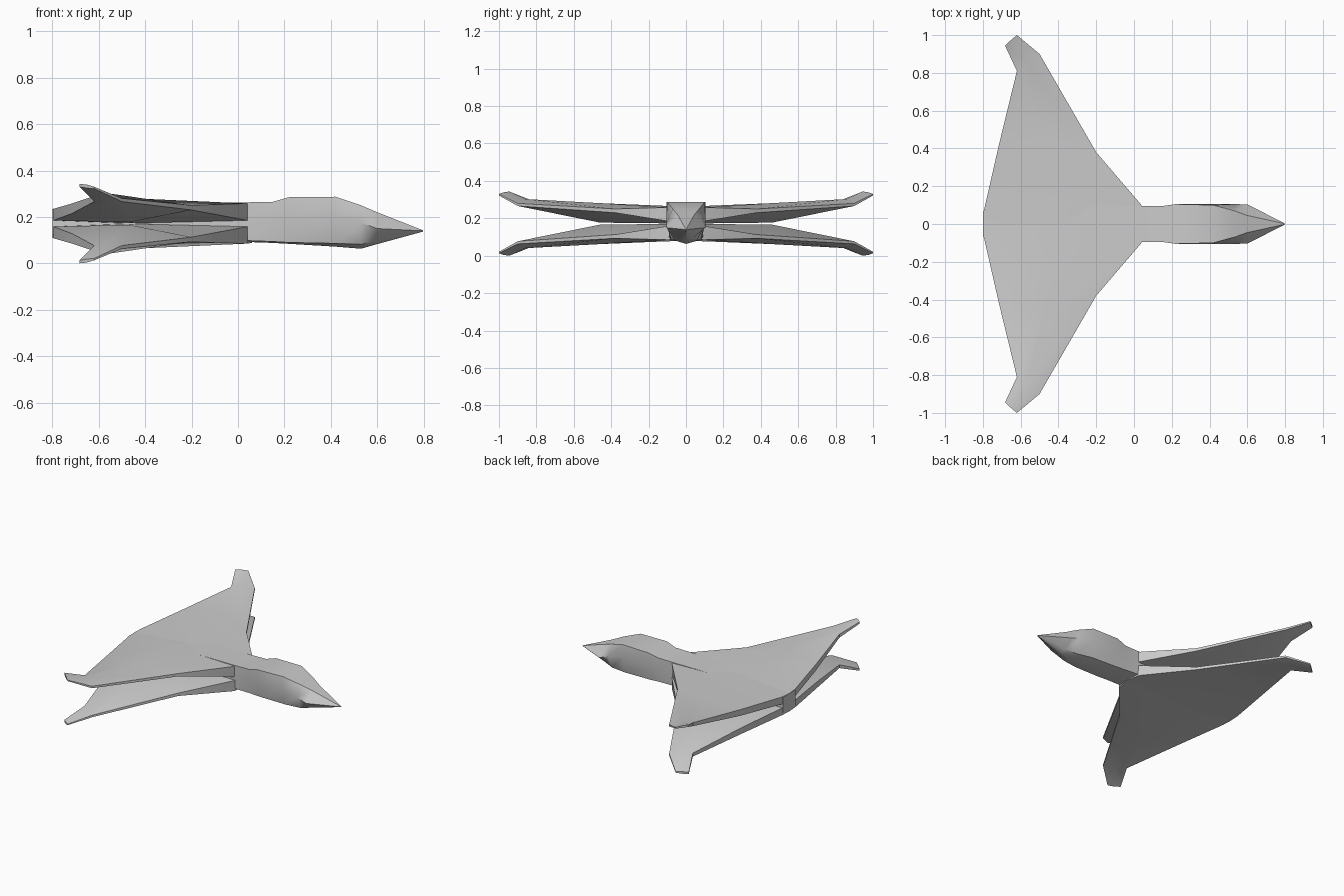
import bpy, bmesh

if "Cube" in bpy.data.objects:
    bpy.data.objects.remove(bpy.data.objects["Cube"])

def finish(name, bm, angle):
    bmesh.ops.remove_doubles(bm, verts=bm.verts, dist=0.0005)
    bmesh.ops.recalc_face_normals(bm, faces=bm.faces)
    me = bpy.data.meshes.new(name)
    bm.to_mesh(me)
    bm.free()
    ob = bpy.data.objects.new(name, me)
    bpy.context.collection.objects.link(ob)
    bpy.ops.object.select_all(action='DESELECT')
    bpy.context.view_layer.objects.active = ob
    ob.select_set(True)
    bpy.ops.object.shade_smooth_by_angle(angle=angle)
    return ob

def loft(name, rings, angle=0.6):
    bm = bmesh.new()
    rows = [[bm.verts.new(p) for p in r] for r in rings]
    n = len(rows[0])
    for a, b in zip(rows, rows[1:]):
        for i in range(n):
            j = (i + 1) % n
            bm.faces.new((a[i], a[j], b[j], b[i]))
    bm.faces.new(rows[0])
    bm.faces.new(rows[-1])
    return finish(name, bm, angle)

# Fuselage stations: x, top half width, side half width, bottom half width,
# top z, side z, bottom edge z, keel z
body = [
    (-0.80, .070, .070, .070, .232, .180, .125, .125),
    (-0.45, .090, .090, .090, .262, .178, .098, .092),
    (0.04, .095, .095, .090, .263, .178, .098, .092),
    (0.15, .095, .095, .085, .265, .180, .094, .088),
    (0.22, .105, .105, .085, .285, .190, .090, .084),
    (0.42, .100, .105, .080, .287, .205, .086, .072),
    (0.53, .070, .105, .060, .250, .175, .082, .063),
    (0.60, .045, .104, .040, .220, .150, .096, .083),
    (0.798, .002, .003, .002, .142, .140, .138, .137),
]
rings = []
for x, wt, ws, wb, zt, zs, ze, zk in body:
    rings.append([(x, 0, zt), (x, wt, zt), (x, ws, zs), (x, wb, ze),
                  (x, 0, zk), (x, -wb, ze), (x, -ws, zs), (x, -wt, zt)])
loft("fuselage", rings)

# Upper wing stations: (x, y, outer z, inner z) at leading edge, ridge, trailing edge
wing = [
    [(.06, .00, .255, .175), (-.45, .00, .264, .173), (-.80, .00, .234, .175)],
    [(.04, .10, .258, .185), (-.45, .10, .266, .173), (-.795, .07, .235, .185)],
    [(-.20, .38, .250, .230), (-.47, .46, .281, .177), (-.715, .42, .258, .215)],
    [(-.50, .90, .280, .266), (-.57, .86, .303, .265), (-.62, .81, .290, .266)],
    [(-.62, 1.0, .330, .322), (-.65, .975, .339, .324), (-.683, .945, .343, .330)],
]
MIRROR_SUM = 0.343

# Four wings, mirrored left/right and up/down
for level in ("upper", "lower"):
    for side, s in (("left", 1), ("right", -1)):
        rings = []
        for st in wing:
            pts = [(x, y * s, zo) for x, y, zo, zi in st]
            pts += [(x, y * s, zi) for x, y, zo, zi in reversed(st)]
            if level == "lower":
                pts = [(x, y, MIRROR_SUM - z) for x, y, z in pts]
            rings.append(pts)
        loft(f"{level}_{side}_wing", rings)
